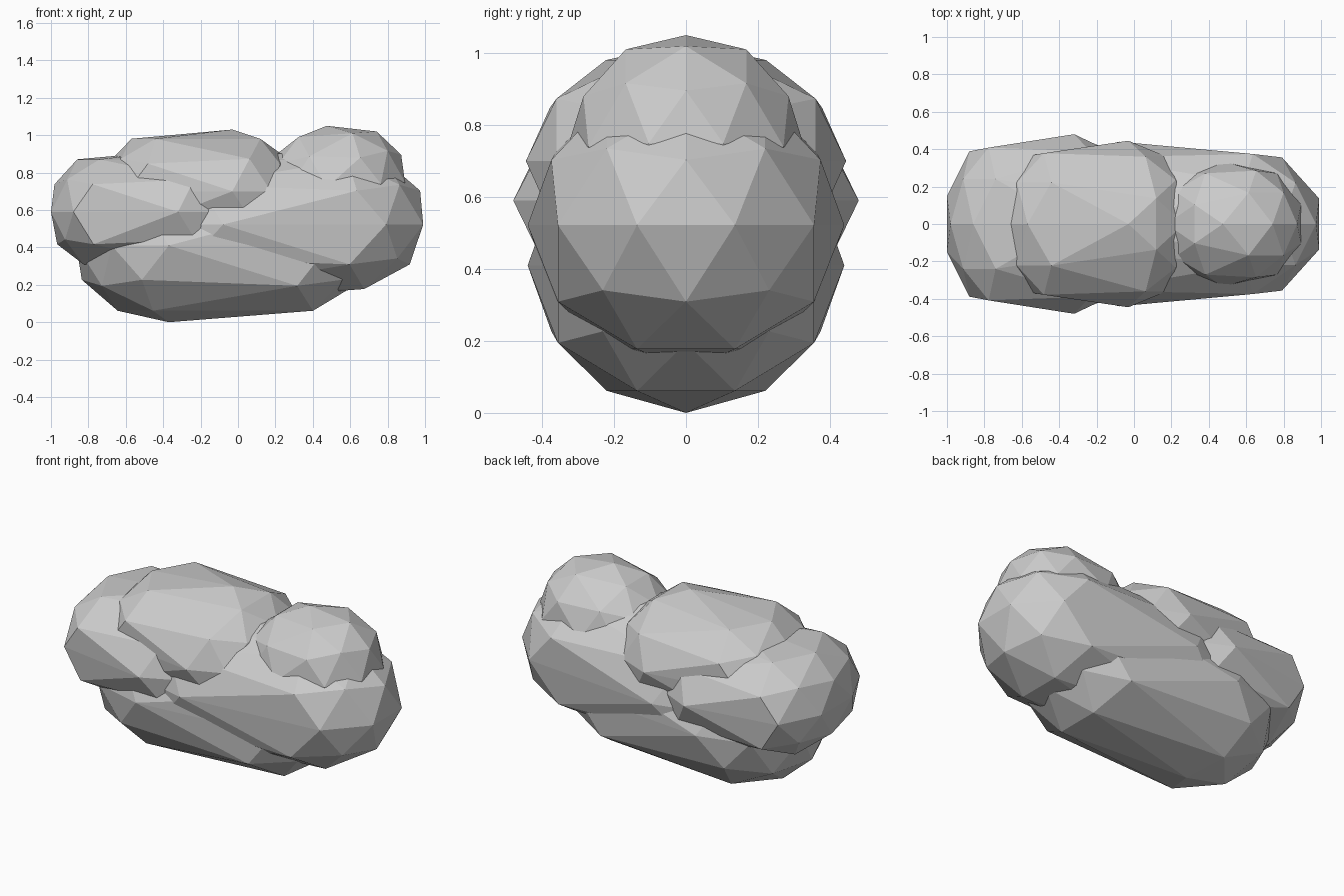
import bpy
import bmesh

if "Cube" in bpy.data.objects:
    bpy.data.objects.remove(bpy.data.objects["Cube"])


def stone(name, centre, size, stretch, turn=1, tilt=0.0, lean=0.0):
    """Faceted stone: an icosphere whose leading half is pulled out along x."""
    bm = bmesh.new()
    bmesh.ops.create_icosphere(bm, subdivisions=2, radius=1)
    for v in bm.verts:
        x, y, z = v.co
        px = x * size[0] + (stretch if x > 0.01 else 0)
        pz = z * size[2]
        # slight slope along the length, then half turn if needed
        v.co = (centre[0] + turn * (px + lean * pz),
                centre[1] + turn * y * size[1],
                centre[2] + pz + tilt * px)
    mesh = bpy.data.meshes.new(name)
    bm.to_mesh(mesh)
    bm.free()
    obj = bpy.data.objects.new(name, mesh)
    bpy.context.collection.objects.link(obj)
    return obj


# Two large stones forming the base
stone("bottom_stone", (-0.37, 0, 0.41), (0.52, 0.44, 0.41), 0.55)
stone("main_stone", (-0.08, 0, 0.522), (0.547, 0.44, 0.405), 0.55, lean=0.08)

# Two shorter stones facing the other way
stone("left_stone", (-0.32, 0, 0.59), (0.33, 0.48, 0.33), 0.366, turn=-1)
stone("middle_stone", (-0.03, 0, 0.70), (0.35, 0.445, 0.33), 0.355, turn=-1)

# Small stone on top at the right
stone("top_stone", (0.475, 0, 0.72), (0.355, 0.335, 0.33), 0.08, tilt=0.07)
